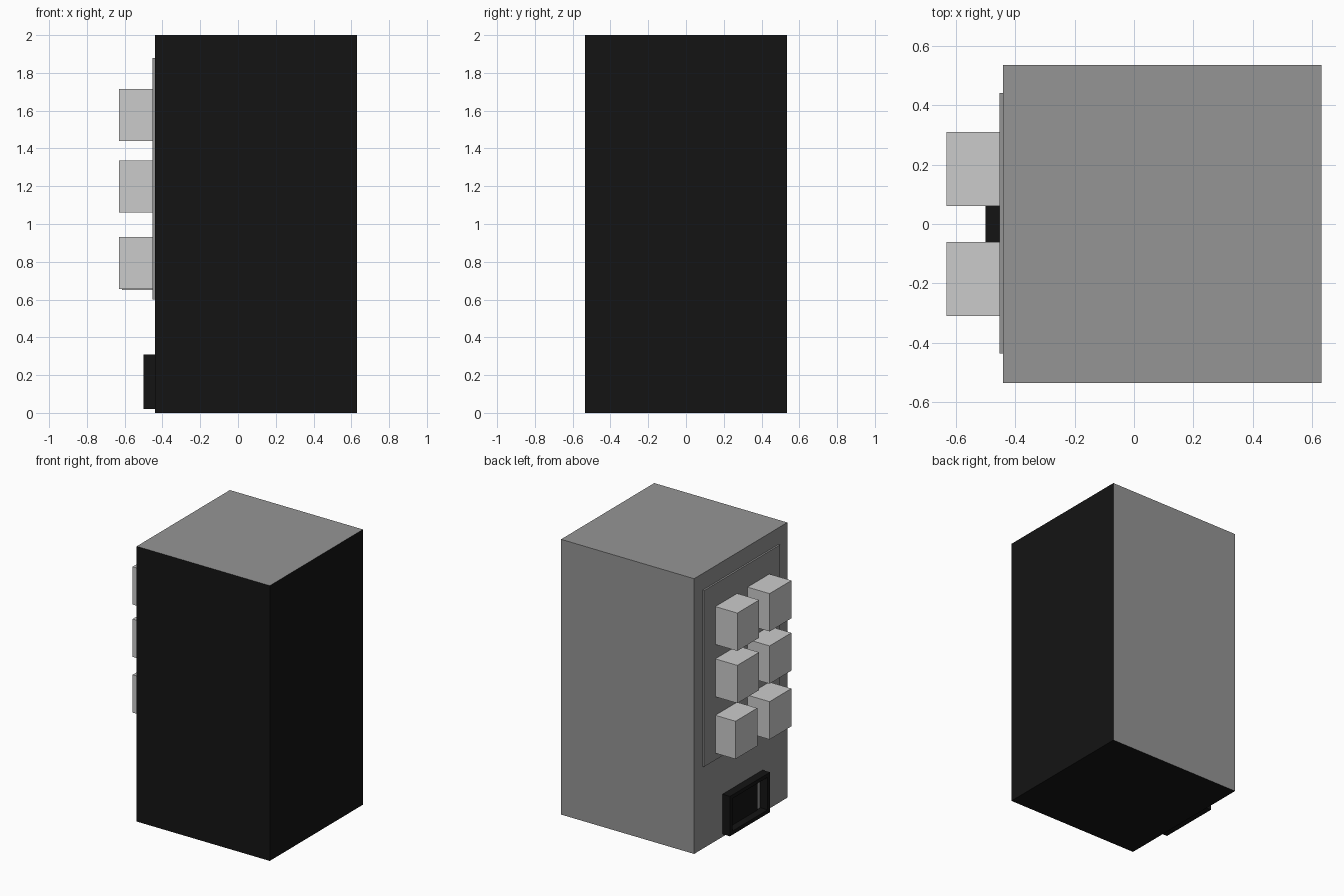
import bpy, bmesh
from mathutils import Vector

if "Cube" in bpy.data.objects:
    bpy.data.objects.remove(bpy.data.objects["Cube"])


def material(name, v):
    m = bpy.data.materials.new(name)
    m.diffuse_color = (v, v, v, 1)
    m.use_nodes = True
    m.node_tree.nodes["Principled BSDF"].inputs["Base Color"].default_value = m.diffuse_color
    return m


dark_grey = material("dark_grey", 0.3)
black = material("black", 0.007)


def box(name, x, y, z, *mats):
    """Box from (min, max) ranges on each axis."""
    bm = bmesh.new()
    bmesh.ops.create_cube(bm, size=1)
    for v in bm.verts:
        v.co = Vector([(r[0] + r[1]) / 2 + c * (r[1] - r[0])
                       for c, r in zip(v.co, (x, y, z))])
    mesh = bpy.data.meshes.new(name)
    bm.to_mesh(mesh)
    bm.free()
    for m in mats:
        mesh.materials.append(m)
    ob = bpy.data.objects.new(name, mesh)
    bpy.context.collection.objects.link(ob)
    return ob


# Cabinet: front, right side and underside are black
cabinet = box("cabinet", (-0.44, 0.63), (-0.535, 0.535), (0, 2), dark_grey, black)
for p in cabinet.data.polygons:
    n = p.normal
    if n.x > 0.5 or n.y < -0.5 or n.z < -0.5:
        p.material_index = 1

# Thin display panel on the left face
box("display_panel", (-0.453, -0.44), (-0.435, 0.44), (0.6, 1.88), dark_grey)

# Two columns of three display blocks
for row, z in enumerate((0.655, 1.06, 1.44)):
    for side, y in (("a", -0.31), ("b", 0.06)):
        odd = row == 0 and side == "b"
        x0 = -0.615 if odd else -0.63
        z0 = z - 0.005 if odd else z
        box(f"display_block_{row}{side}", (x0, -0.45), (y, y + 0.25), (z0, z0 + 0.275))

# Dispensing tray: four-sided frame
fx = (-0.5, -0.44)
y0, y1, z0, z1, t = -0.25, 0.21, 0.02, 0.31, 0.027
box("tray_side_right", fx, (y0, y0 + t), (z0, z1), black)
box("tray_side_left", fx, (y1 - t, y1), (z0, z1), black)
box("tray_bottom", fx, (y0 + t, y1 - t), (z0, z0 + t), black)
box("tray_top", fx, (y0 + t, y1 - t), (z1 - t, z1), black)

# Flap inside the frame, leaving a narrow gap at one side
box("tray_flap", (-0.447, -0.44), (-0.185, y1 - t), (z0 + t, z1 - t), black)
